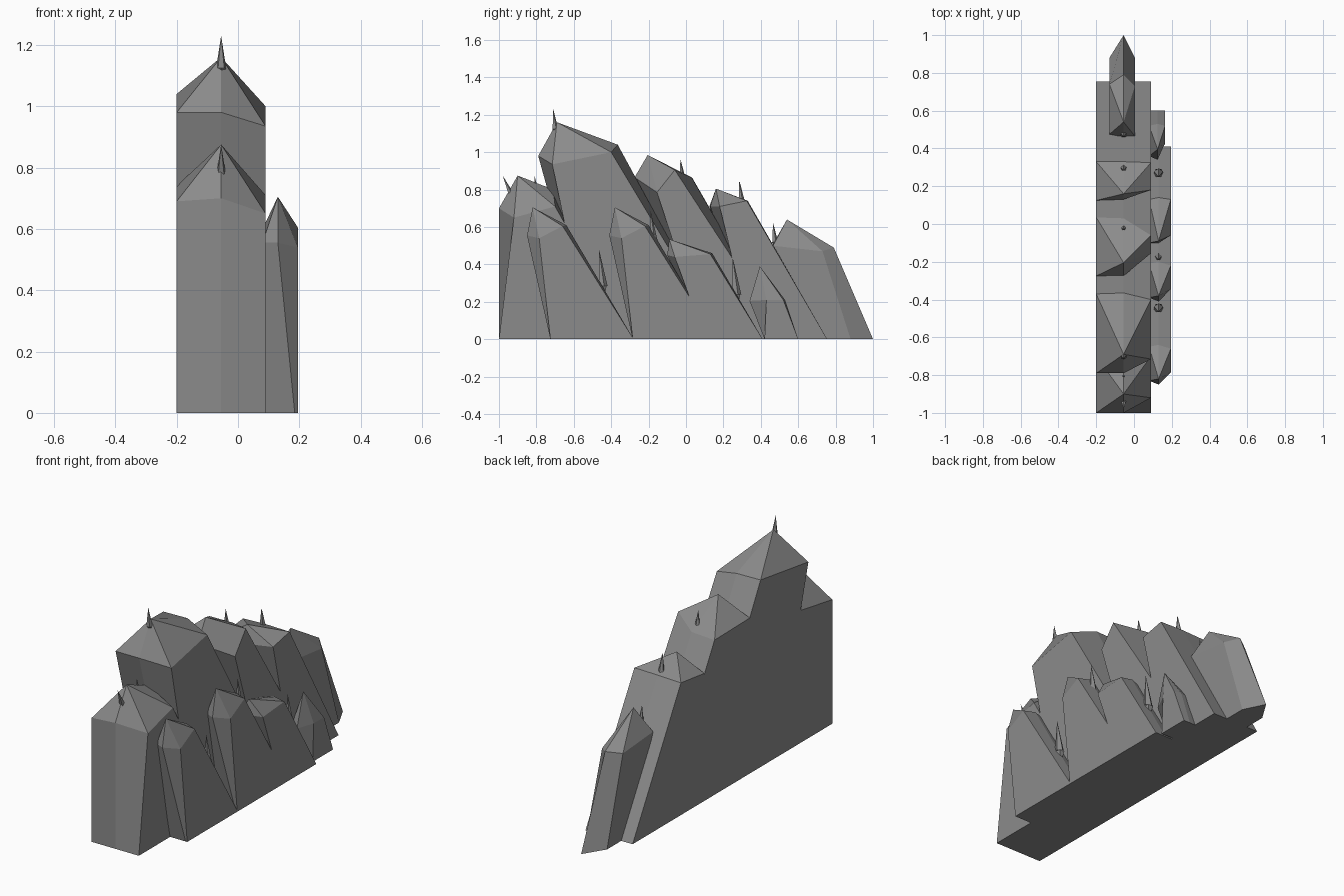
import bpy
import bmesh
from mathutils import Matrix

cube = bpy.data.objects.get("Cube")
if cube:
    bpy.data.objects.remove(cube, do_unlink=True)

# One grey stone for everything
stone = bpy.data.materials.new("grey_stone")
stone.use_nodes = True
colour = (0.26, 0.26, 0.26, 1)
stone.diffuse_color = colour
stone.node_tree.nodes["Principled BSDF"].inputs["Base Color"].default_value = colour


def finish(name, bm):
    """Turn a bmesh into a flat shaded stone object."""
    bmesh.ops.recalc_face_normals(bm, faces=bm.faces)
    mesh = bpy.data.meshes.new(name)
    bm.to_mesh(mesh)
    bm.free()
    mesh.materials.append(stone)
    bpy.context.collection.objects.link(bpy.data.objects.new(name, mesh))


def shard(name, widths, front, back, peak, base, base_widths=None, bulge=0):
    """Leaning six-sided prism with a pointed cap.

    widths: left, ridge and right x; front and back: (y, z) of the rim at
    those x; peak: (y, z); base: front and back y on the ground.
    """
    base_widths = base_widths or widths
    bm = bmesh.new()
    rim = [bm.verts.new((x, *p)) for x, p in zip(widths, front)]
    rim += reversed([bm.verts.new((x, *p)) for x, p in zip(widths, back)])
    foot = [bm.verts.new((x, base[0], 0)) for x in base_widths]
    foot += [bm.verts.new((x, base[1], 0)) for x in reversed(widths)]
    foot[-2].co.y += bulge
    tip = bm.verts.new((widths[1], *peak))
    bm.faces.new(foot)
    for i in range(len(rim)):
        j = (i + 1) % len(rim)
        bm.faces.new((rim[i], rim[j], tip))
        bm.faces.new((foot[i], foot[j], rim[j], rim[i]))
    finish(name, bm)


def spike(name, tip, height, radius, lean=0.1):
    """Thin splinter, widest near its lower end."""
    bm = bmesh.new()
    for share, direction in ((0.75, 1), (0.25, -1)):
        depth = height * share
        place = Matrix.Translation((0, 0, direction * depth / 2))
        if direction < 0:
            place = place @ Matrix.Rotation(3.14159, 4, "X")
        bmesh.ops.create_cone(bm, segments=5, radius1=radius, radius2=0,
                              depth=depth, matrix=place)
    for v in bm.verts:
        v.co.z -= height * 0.75
        v.co.y -= v.co.z * lean
        v.co += tip_vector(tip)
    finish(name, bm)


def tip_vector(tip):
    return Matrix.Translation(tip).to_translation()


# Tall row, sharing one flat left wall and one ridge line
tall = (-0.2, -0.055, 0.09)
shard("front_tower", tall,
      [(-1, 0.69), (-1, 0.7), (-0.92, 0.65)],
      [(-0.7, 0.74), (-0.71, 0.8), (-0.7, 0.71)],
      (-0.9, 0.875), (-1, -0.3))
shard("main_tower", tall,
      [(-0.79, 0.98), (-0.79, 0.98), (-0.715, 0.935)],
      [(-0.37, 1.04), (-0.365, 1.04), (-0.4, 1)],
      (-0.69, 1.16), (-0.52, 0.2))
shard("middle_tower", tall,
      [(-0.275, 0.865), (-0.275, 0.865), (-0.155, 0.785)],
      [(0.035, 0.86), (0.03, 0.865), (-0.06, 0.905)],
      (-0.205, 0.985), (0.1, 0.53))
shard("rear_tower", tall,
      [(0.125, 0.71), (0.13, 0.71), (0.18, 0.71)],
      [(0.33, 0.735), (0.33, 0.74), (0.325, 0.74)],
      (0.16, 0.805), (0.35, 0.755))
shard("back_shard", (-0.13, -0.055, 0.005),
      [(0.475, 0.5), (0.46, 0.5), (0.465, 0.5)],
      [(0.74, 0.48), (0.79, 0.49), (0.73, 0.47)],
      (0.54, 0.64), (0.66, 0.88), bulge=0.12)

# Low row along the right side
low = (0.08, 0.13, 0.195)
for name, y in (("low_front_shard", 0), ("low_middle_shard", 0.44)):
    shard(name, low,
          [(y - 0.83, 0.555), (y - 0.85, 0.555), (y - 0.785, 0.54)],
          [(y - 0.65, 0.6), (y - 0.64, 0.61), (y - 0.66, 0.605)],
          (y - 0.82, 0.705), (y - 0.725, y - 0.28), (0.08, 0.185, 0.195))
shard("low_rear_shard", low,
      [(-0.1, 0.45), (-0.1, 0.45), (-0.06, 0.44)],
      [(0.13, 0.45), (0.14, 0.46), (0.13, 0.455)],
      (-0.09, 0.535), (0.1, 0.41))
shard("low_back_shard", (0.08, 0.125, 0.165),
      [(0.36, 0.21), (0.34, 0.205), (0.43, 0.21)],
      [(0.52, 0.21), (0.53, 0.21), (0.52, 0.21)],
      (0.395, 0.39), (0.42, 0.6))

# Splinters on the ridge
ridge = tall[1]
spike("front_spike", (ridge, -0.98, 0.875), 0.13, 0.016, 0.45)
for name, y, z in (("front_small_spike", -0.81, 0.875),
                   ("main_spike", -0.71, 1.23),
                   ("middle_spike", -0.03, 0.965),
                   ("rear_spike", 0.285, 0.85),
                   ("back_spike", 0.465, 0.625)):
    spike(name, (ridge, y, z), 0.14, 0.017)

# Larger splinters between the low shards
for name, y, z in (("low_front_spike", -0.465, 0.48),
                   ("low_middle_spike", -0.19, 0.69),
                   ("low_rear_spike", 0.25, 0.435)):
    spike(name, (0.13, y, z), 0.26, 0.026)
